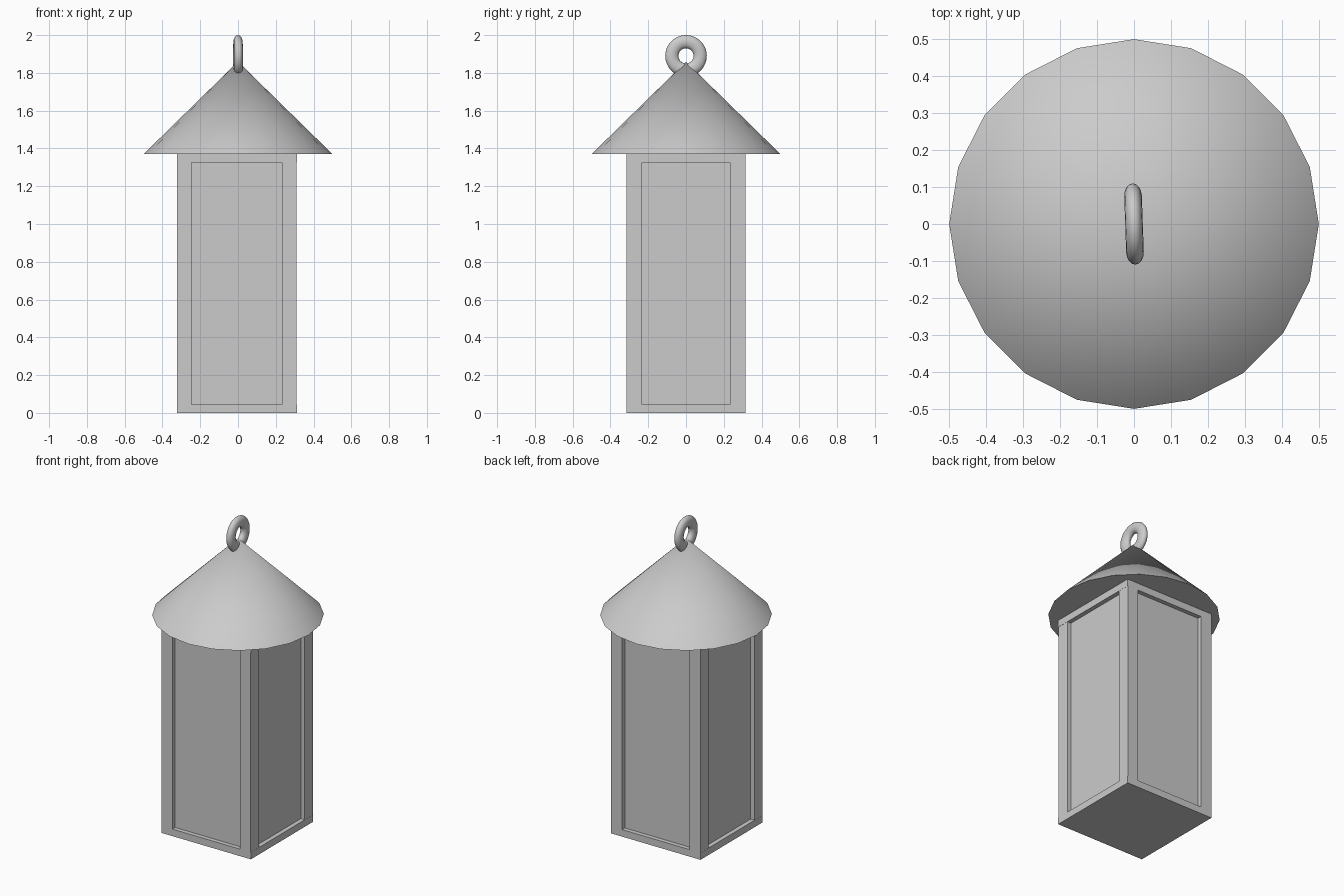
import bpy
from math import radians

if "Cube" in bpy.data.objects:
    bpy.data.objects.remove(bpy.data.objects["Cube"])

BX = -0.006  # the body sits slightly left of the roof axis


def box(name, x0, x1, y0, y1, z0, z1):
    bpy.ops.mesh.primitive_cube_add(
        size=1, location=((x0 + x1) / 2, (y0 + y1) / 2, (z0 + z1) / 2))
    ob = bpy.context.object
    ob.name = name
    ob.scale = (x1 - x0, y1 - y0, z1 - z0)
    bpy.ops.object.transform_apply(location=False, rotation=False, scale=True)
    return ob


# base and top plates
box("base_plate", BX - 0.318, BX + 0.318, -0.315, 0.315, 0, 0.045)
box("top_plate", BX - 0.318, BX + 0.318, -0.315, 0.315, 1.325, 1.37)

# four corner posts
for sx, side in ((-1, "left"), (1, "right")):
    for sy, end in ((-1, "front"), (1, "back")):
        xs = sorted((BX + sx * 0.24, BX + sx * 0.317))
        ys = sorted((sy * 0.233, sy * 0.315))
        box(f"{end}_{side}_post", *xs, *ys, 0.045, 1.325)

# recessed glass
box("glass", BX - 0.29, BX + 0.29, -0.287, 0.287, 0.045, 1.325)

# conical roof, 20 sides
bpy.ops.mesh.primitive_cone_add(vertices=20, radius1=0.5, radius2=0,
                                depth=0.49, location=(0, 0, 1.615))
bpy.context.object.name = "roof"
bpy.ops.object.shade_smooth_by_angle(angle=radians(40))

# hanging ring, flattened and slightly turned
bpy.ops.mesh.primitive_torus_add(major_segments=48, minor_segments=16,
                                 major_radius=0.075, minor_radius=0.035)
ring = bpy.context.object
ring.name = "hanging_ring"
ring.scale = (1, 1, 0.68)
bpy.ops.object.transform_apply(scale=True)
ring.rotation_euler = (0, radians(90), radians(2))
ring.location = (0, 0, 1.89)
bpy.ops.object.shade_smooth()
